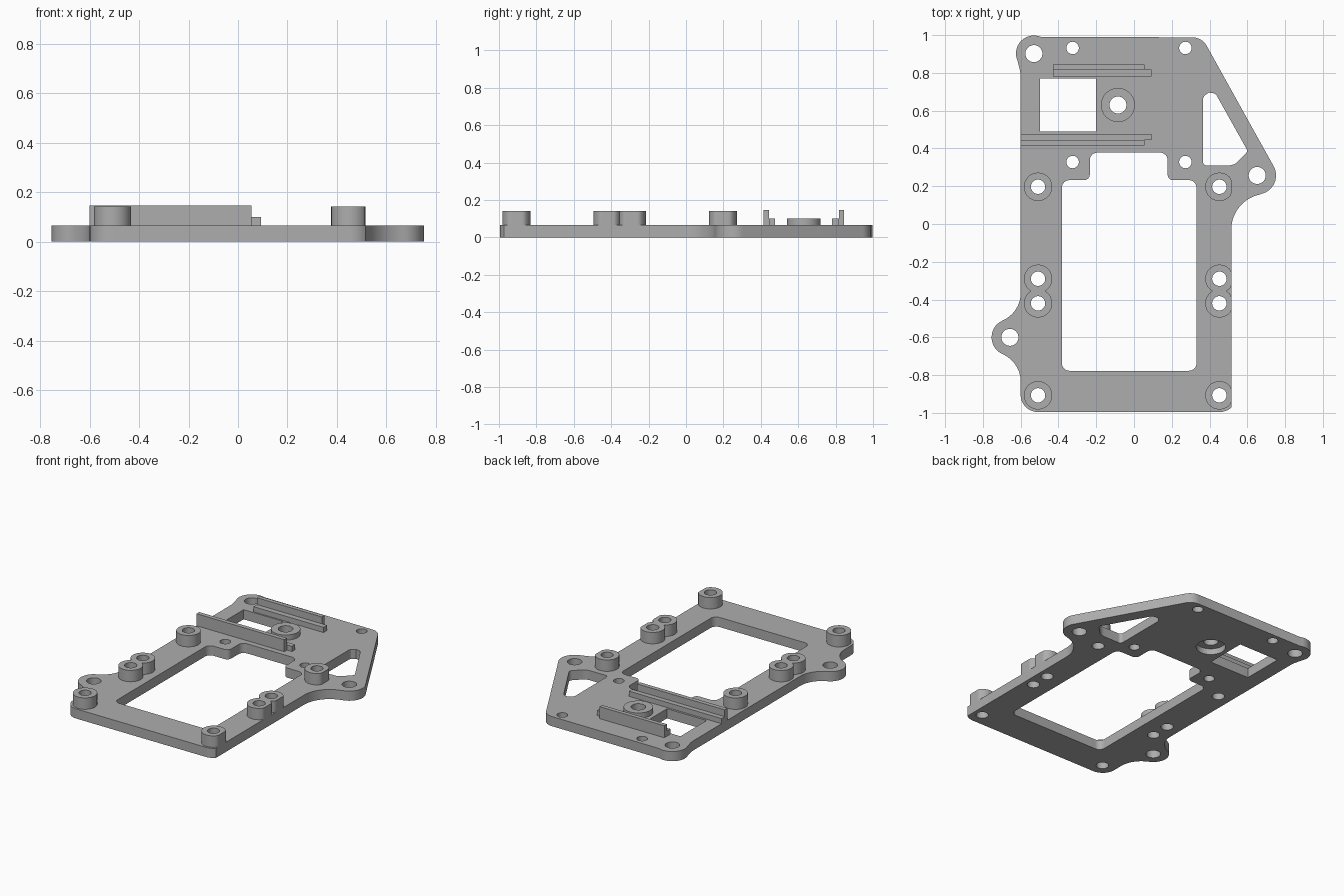
import bpy, bmesh
from math import cos, sin, tan, radians, sqrt, tau
from mathutils import Vector

if "Cube" in bpy.data.objects:
    bpy.data.objects.remove(bpy.data.objects["Cube"], do_unlink=True)

grey = bpy.data.materials.new("plain_grey")
grey.use_nodes = True
GREY = (0.42, 0.42, 0.42, 1)
grey.diffuse_color = GREY
grey.node_tree.nodes["Principled BSDF"].inputs["Base Color"].default_value = GREY

PLATE, BOSS, LOW, RAIL = 0.065, 0.142, 0.1, 0.146
EDGE = 0.515  # right side of the plate, which also trims the bosses


def arc(x, y, r, a0, a1, n=14):
    angles = [radians(a0 + (a1 - a0) * i / n) for i in range(n + 1)]
    return [(x + r * cos(a), y + r * sin(a)) for a in angles]


def circle(x, y, r, n=40):
    return [(x + r * cos(tau * i / n), y + r * sin(tau * i / n)) for i in range(n)]


def rect(x0, x1, y0, y1):
    return [(x0, y0), (x1, y0), (x1, y1), (x0, y1)]


def rounded(corners, n=8):
    """Polygon of (x, y, radius) corners with tangent fillets."""
    out = []
    for i, (x, y, r) in enumerate(corners):
        p = Vector((x, y))
        u = (Vector(corners[i - 1][:2]) - p).normalized()
        v = (Vector(corners[(i + 1) % len(corners)][:2]) - p).normalized()
        half = u.angle(v) / 2
        c = p + (u + v).normalized() * r / sin(half)
        s, e = p + u * r / tan(half) - c, p + v * r / tan(half) - c
        out += [tuple(c + s.lerp(e, k / n).normalized() * r) for k in range(n + 1)]
    return out


def slab(name, loops, z0, z1):
    """Extrude an outline, with any further loops as holes, from z0 to z1."""
    curve = bpy.data.curves.new(name, "CURVE")
    curve.dimensions = "2D"
    curve.fill_mode = "BOTH"
    curve.extrude = (z1 - z0) / 2
    for loop in loops:
        spline = curve.splines.new("POLY")
        spline.points.add(len(loop) - 1)
        for point, (x, y) in zip(spline.points, loop):
            point.co = (x, y, 0, 1)
        spline.use_cyclic_u = True
    temp = bpy.data.objects.new(name + "_curve", curve)
    bpy.context.collection.objects.link(temp)
    graph = bpy.context.evaluated_depsgraph_get()
    mesh = bpy.data.meshes.new_from_object(temp.evaluated_get(graph))
    bpy.data.objects.remove(temp, do_unlink=True)
    bm = bmesh.new()
    bm.from_mesh(mesh)
    bmesh.ops.translate(bm, verts=bm.verts, vec=(0, 0, (z0 + z1) / 2))
    bmesh.ops.remove_doubles(bm, verts=bm.verts, dist=0.0001)
    bmesh.ops.recalc_face_normals(bm, faces=bm.faces)
    bm.to_mesh(mesh)
    bm.free()
    mesh.materials.clear()
    mesh.materials.append(grey)
    obj = bpy.data.objects.new(name, mesh)
    bpy.context.collection.objects.link(obj)
    bpy.ops.object.select_all(action="DESELECT")
    obj.select_set(True)
    bpy.context.view_layer.objects.active = obj
    bpy.ops.object.shade_smooth_by_angle(angle=radians(30))
    return obj


# Plate outline, clockwise from the front left corner
outline = (
    arc(-0.51, -0.905, 0.09, 270, 180)
    + arc(-0.759, -0.835, 0.159, 0, 66.5)
    + arc(-0.657, -0.6, 0.097, 246.5, 113.5)
    + arc(-0.759, -0.365, 0.159, -66.5, 0)
    + [(-0.6, 0.78), (-0.603, 0.81)]
    + arc(-0.53, 0.903, 0.095, 205, 68)
    + arc(0.31, 0.903, 0.085, 90, 29)
    + arc(0.652, 0.257, 0.1, 29, -79.5)
    + arc(0.705, -0.03, 0.19, 100.5, 180)
    + arc(0.455, -0.905, 0.09, -48.2, -90)
)

# Openings
window = rounded([
    (-0.382, -0.777, 0.04), (0.331, -0.777, 0.04), (0.331, 0.232, 0.04),
    (0.178, 0.232, 0.03), (0.178, 0.378, 0.04), (-0.234, 0.378, 0.04),
    (-0.234, 0.232, 0.03), (-0.382, 0.232, 0.04)])
triangle = rounded([
    (0.365, 0.31, 0.02), (0.365, 0.81, 0.04), (0.603, 0.385, 0.02), (0.53, 0.31, 0.07)])
square = rect(-0.498, -0.202, 0.491, 0.771)

boss_spots = [(x, y) for x in (-0.508, 0.452) for y in (0.197, -0.29, -0.42, -0.907)]
holes = [circle(x, y, 0.038) for x, y in boss_spots]
holes += [circle(x, y, 0.033) for x in (-0.325, 0.272) for y in (0.328, 0.932)]
holes += [circle(x, y, 0.045) for x, y in ((-0.53, 0.902), (0.652, 0.257), (-0.657, -0.6))]
PIVOT = (-0.085, 0.63)
holes.append(circle(*PIVOT, 0.09))  # recess under the low boss

slab("base_plate", [outline, window, triangle, square] + holes, 0, PLATE)

# Mounting bosses, trimmed flush with the plate side
for i, (x, y) in enumerate(boss_spots):
    ring = [(min(px, EDGE), py) for px, py in circle(x, y, 0.075)]
    slab(f"mounting_boss_{i + 1}", [ring, circle(x, y, 0.038)], PLATE, BOSS)

# Low boss over the recess
slab("low_boss", [circle(*PIVOT, 0.09), circle(*PIVOT, 0.045)], 0.04, LOW)

# Stepped guide rails: a tall wall and a longer low ledge
for name, x0, wall, ledge in (
        ("back_rail", -0.43, (0.817, 0.845), (0.78, 0.817)),
        ("front_rail", -0.6, (0.415, 0.444), (0.444, 0.477))):
    slab(name + "_wall", [rect(x0, 0.055, *wall)], PLATE, RAIL)
    slab(name + "_ledge", [rect(x0, 0.093, *ledge)], PLATE, LOW)
